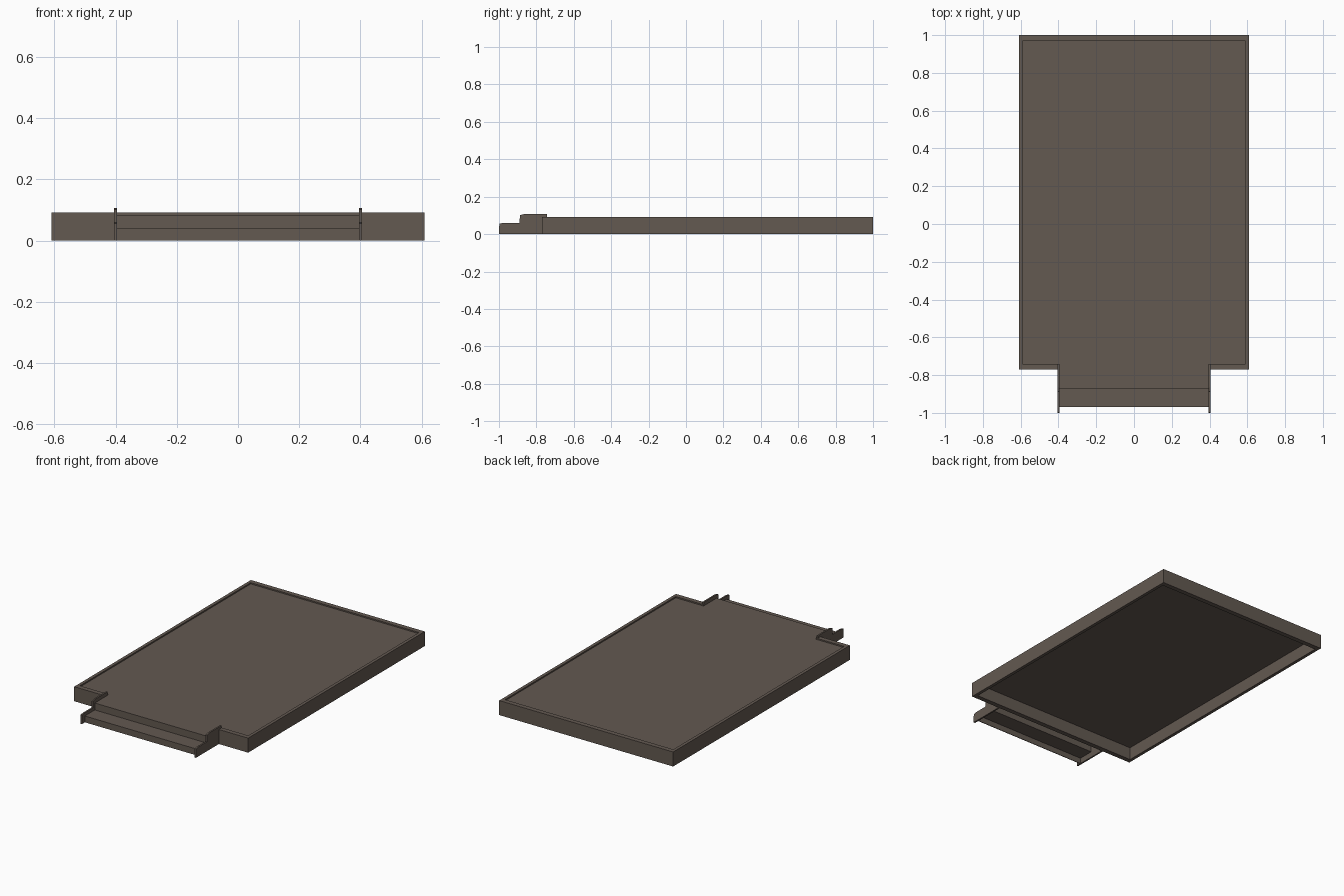
import bpy, bmesh

if "Cube" in bpy.data.objects:
    bpy.data.objects.remove(bpy.data.objects["Cube"])

stone = bpy.data.materials.new("grey brown stone")
stone.diffuse_color = (0.125, 0.1, 0.082, 1)
stone.use_nodes = True
stone.node_tree.nodes["Principled BSDF"].inputs["Base Color"].default_value = stone.diffuse_color


def prism(name, pts, axis, a, b):
    """Extrude a 2D outline along x (pts = y,z) or z (pts = x,y) from a to b."""
    bm = bmesh.new()
    to3d = (lambda p: (a, *p)) if axis == "x" else (lambda p: (*p, a))
    face = bm.faces.new([bm.verts.new(to3d(p)) for p in pts])
    ext = bmesh.ops.extrude_face_region(bm, geom=[face])
    vs = [g for g in ext["geom"] if isinstance(g, bmesh.types.BMVert)]
    bmesh.ops.translate(bm, verts=vs, vec=(b - a, 0, 0) if axis == "x" else (0, 0, b - a))
    bmesh.ops.recalc_face_normals(bm, faces=bm.faces)
    me = bpy.data.meshes.new(name)
    bm.to_mesh(me)
    bm.free()
    me.materials.append(stone)
    ob = bpy.data.objects.new(name, me)
    bpy.context.collection.objects.link(ob)
    return ob


# Rim: one C-shaped outline, open at the front between the step cheeks
half = [(0.395, -0.77), (0.61, -0.77), (0.61, 1.0)]
inner = [(0.59, 0.97), (0.59, -0.74), (0.395, -0.74)]
flip = lambda ps: [(-x, y) for x, y in reversed(ps)]
prism("rim", half + flip(half) + flip(inner) + inner, "z", 0, 0.092)

# Wall under the floor, closing the rim at the front
prism("front_wall", [(-0.77, 0), (-0.74, 0), (-0.74, 0.08), (-0.77, 0.08)], "x", -0.395, 0.395)

# Thin floor panel, open from below
prism("floor", [(-0.59, -0.745), (0.59, -0.745), (0.59, 0.97), (-0.59, 0.97)], "z", 0.08, 0.084)

# Steps: a thin folded strip with two risers and two treads
t = 0.004
prism("steps", [(-0.97, 0), (-0.97, 0.04), (-0.87, 0.04), (-0.87, 0.084), (-0.745, 0.084),
                (-0.745, 0.084 - t), (-0.87 + t, 0.084 - t), (-0.87 + t, 0.04 - t),
                (-0.97 + t, 0.04 - t), (-0.97 + t, 0)], "x", -0.398, 0.398)

# Stepped cheeks at both sides of the steps
cheek = [(-1.0, 0), (-0.998, 0.056), (-0.975, 0.06), (-0.89, 0.06), (-0.888, 0.101),
         (-0.865, 0.107), (-0.742, 0.107), (-0.742, 0)]
for side, x in (("left", -0.4), ("right", 0.4)):
    prism(side + "_cheek", cheek, "x", x - 0.005, x + 0.005)
